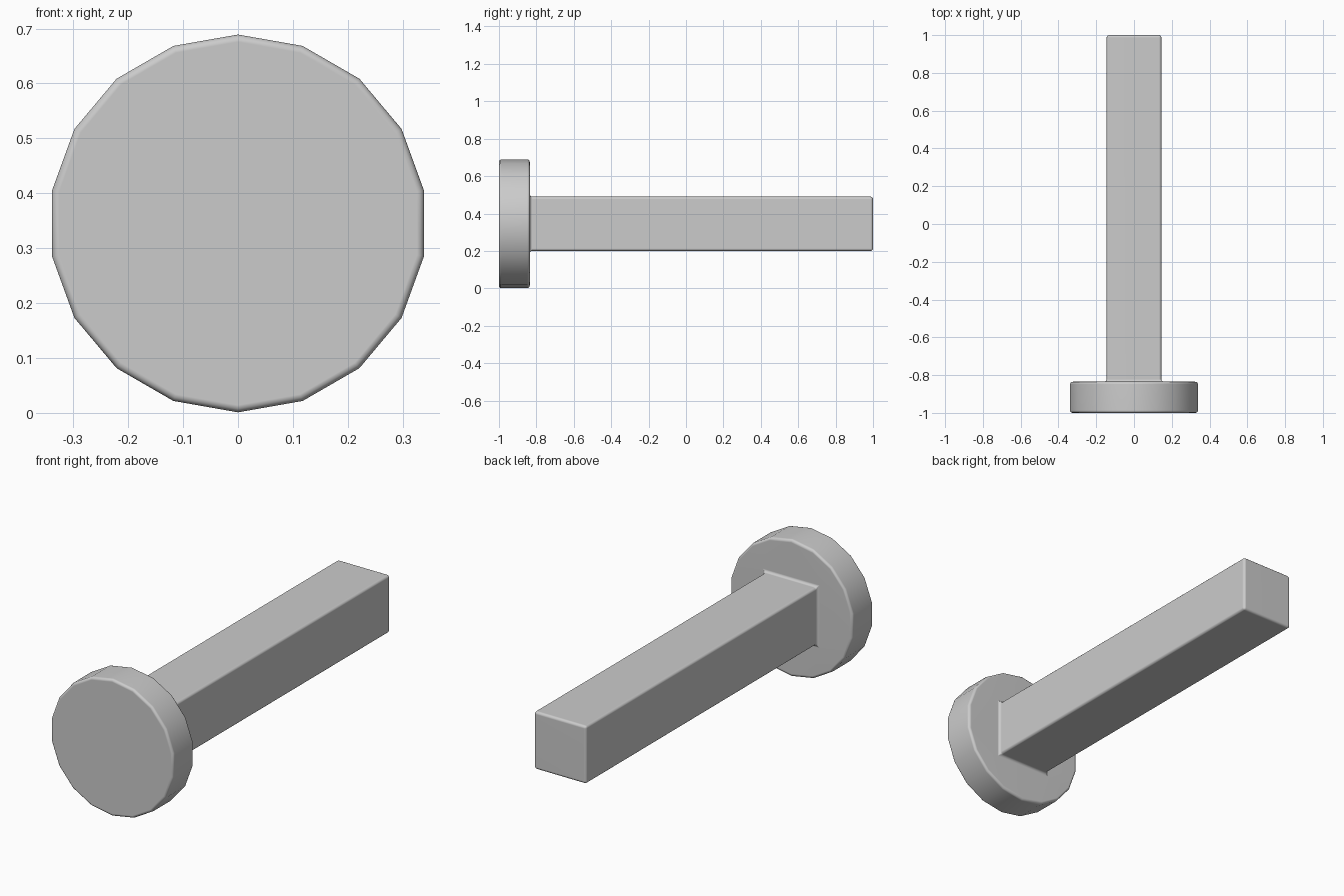
import bpy, bmesh, math
from mathutils import Matrix, Vector

cube = bpy.data.objects.get("Cube")
if cube:
    bpy.data.objects.remove(cube, do_unlink=True)

SIDES, RADIUS, CENTRE_Z = 18, 0.344, 0.345
HALF = 0.145                              # half width of the square shaft
FRONT, COLLAR, END = -1.0, -0.835, 1.0    # stations along y

grey = bpy.data.materials.new("plain grey")
grey.use_nodes = True
colour = (0.6, 0.6, 0.6, 1)
grey.diffuse_color = colour
grey.node_tree.nodes["Principled BSDF"].inputs["Base Color"].default_value = colour


def ring(bm, count, radius, y, start):
    """Closed loop of edges around the long axis."""
    angles = [start + math.tau * i / count for i in range(count)]
    verts = [bm.verts.new((radius * math.cos(a), y, CENTRE_Z + radius * math.sin(a)))
             for a in angles]
    edges = [bm.edges.new((verts[i], verts[(i + 1) % count])) for i in range(count)]
    return verts, edges


bm = bmesh.new()
corner = HALF * math.sqrt(2)
sections = [
    ring(bm, SIDES, RADIUS, FRONT, math.pi / 2),    # disc front
    ring(bm, SIDES, RADIUS, COLLAR, math.pi / 2),   # disc back
    ring(bm, 4, corner, COLLAR, math.pi / 4),       # shaft root
    ring(bm, 4, corner, END, math.pi / 4),          # shaft tip
]
for (_, a), (_, b) in zip(sections, sections[1:]):
    bmesh.ops.bridge_loops(bm, edges=a + b)
bm.faces.new(sections[0][0])
bm.faces.new(sections[-1][0])
bmesh.ops.recalc_face_normals(bm, faces=bm.faces)

mesh = bpy.data.meshes.new("disc_headed_square_peg")
bm.to_mesh(mesh)
bm.free()
mesh.materials.append(grey)
peg = bpy.data.objects.new("disc_headed_square_peg", mesh)
bpy.context.collection.objects.link(peg)

# Soft rounded edges, smooth faces
mesh.shade_smooth()
bevel = peg.modifiers.new("rounded_edges", 'BEVEL')
bevel.width = 0.013
bevel.segments = 3
bevel.limit_method = 'ANGLE'
bevel.angle_limit = math.radians(30)
normals = peg.modifiers.new("flat_face_normals", 'WEIGHTED_NORMAL')
normals.keep_sharp = True
